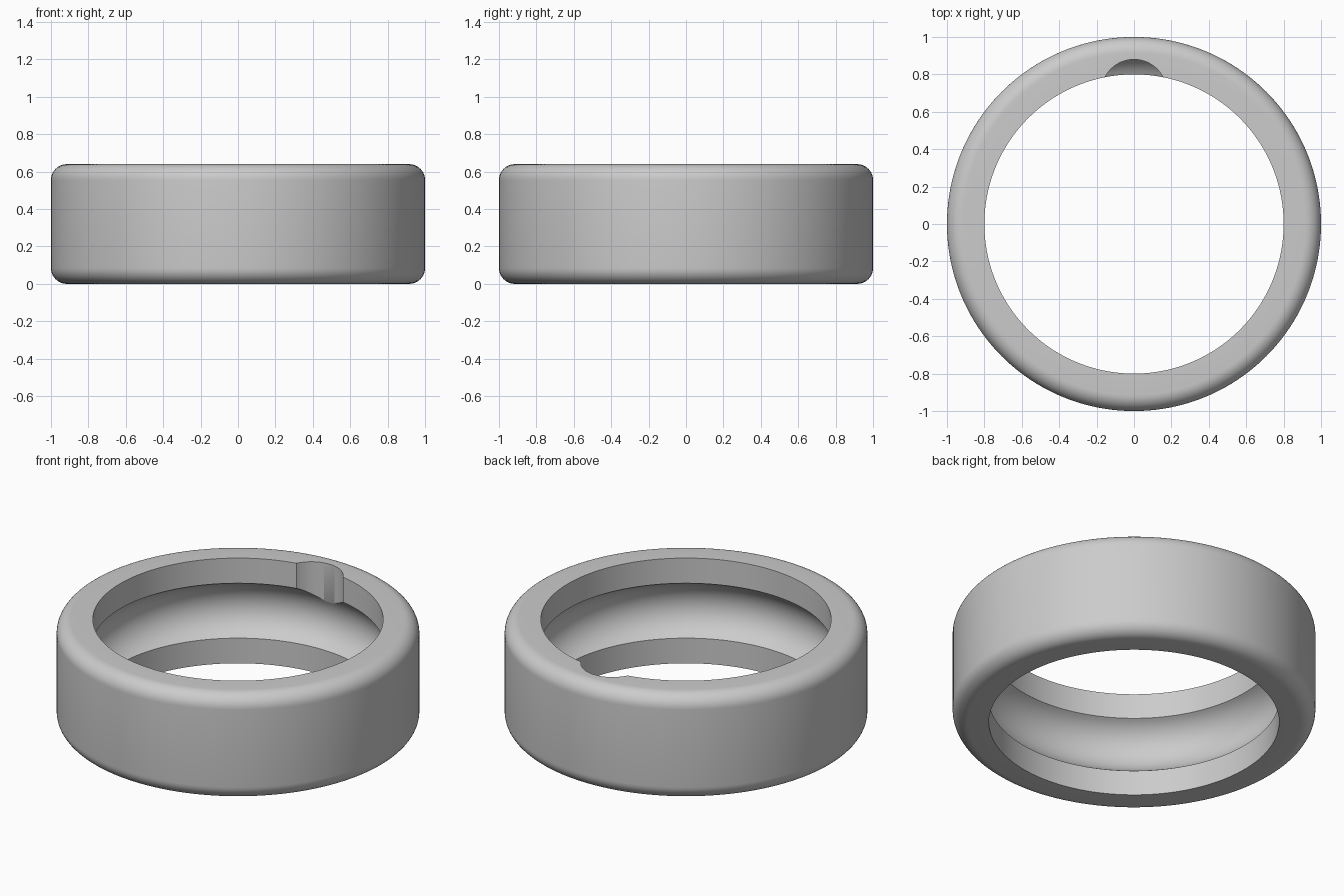
import bpy
import bmesh
from math import sin, cos, radians, asin, degrees

if "Cube" in bpy.data.objects:
    bpy.data.objects.remove(bpy.data.objects["Cube"], do_unlink=True)

OUTER, INNER, HEIGHT = 1.0, 0.80, 0.64
FILLET = 0.085
GROOVE_R, GROOVE_HALF = 0.187, 0.167
SEGMENTS = 160

# Single steel colour
steel = bpy.data.materials.new("steel_grey")
steel.use_nodes = True
colour = (0.6, 0.6, 0.6, 1.0)
steel.diffuse_color = colour
steel.node_tree.nodes["Principled BSDF"].inputs["Base Color"].default_value = colour


def arc(cx, cz, radius, start, end, steps):
    """Points (radius, height) along an arc, angles in degrees."""
    angles = [radians(start + (end - start) * i / steps) for i in range(steps + 1)]
    return [(cx + radius * cos(a), cz + radius * sin(a)) for a in angles]


def make_object(name, bm):
    bmesh.ops.recalc_face_normals(bm, faces=bm.faces)
    mesh = bpy.data.meshes.new(name)
    bm.to_mesh(mesh)
    bm.free()
    mesh.materials.append(steel)
    obj = bpy.data.objects.new(name, mesh)
    bpy.context.collection.objects.link(obj)
    return obj


def revolve(name, profile):
    """Spin a closed profile around the z axis."""
    bm = bmesh.new()
    rings = []
    for s in range(SEGMENTS):
        a = radians(360 * s / SEGMENTS)
        rings.append([bm.verts.new((r * cos(a), r * sin(a), z)) for r, z in profile])
    n = len(profile)
    for s in range(SEGMENTS):
        this, nxt = rings[s], rings[(s + 1) % SEGMENTS]
        for i in range(n):
            j = (i + 1) % n
            bm.faces.new((this[i], nxt[i], nxt[j], this[j]))
    return make_object(name, bm)


# Ring section: rounded outer corners, round ball groove inside
mid = HEIGHT / 2
half_angle = degrees(asin(GROOVE_HALF / GROOVE_R))
groove_centre = INNER - GROOVE_R * cos(radians(half_angle))
profile = [(INNER, 0)]
profile += arc(OUTER - FILLET, FILLET, FILLET, -90, 0, 10)
profile += arc(OUTER - FILLET, HEIGHT - FILLET, FILLET, 0, 90, 10)
profile += [(INNER, HEIGHT)]
profile += arc(groove_centre, mid, GROOVE_R, half_angle, -half_angle, 20)
ring = revolve("outer_race", profile)

# Filling notch: round pocket from the top down into the groove
NOTCH_R, NOTCH_Y, NOTCH_FLOOR, NOTCH_TOP = 0.175, 0.705, 0.35, 0.8
bm = bmesh.new()
bmesh.ops.create_cone(bm, cap_ends=True, segments=64, radius1=NOTCH_R,
                      radius2=NOTCH_R, depth=NOTCH_TOP - NOTCH_FLOOR)
bmesh.ops.translate(bm, verts=bm.verts, vec=(0, NOTCH_Y, (NOTCH_TOP + NOTCH_FLOOR) / 2))
cutter = make_object("notch_cutter", bm)
cutter.hide_render = True

cut = ring.modifiers.new("filling_notch", "BOOLEAN")
cut.operation = "DIFFERENCE"
cut.solver = "EXACT"
cut.object = cutter

bpy.ops.object.select_all(action="DESELECT")
ring.select_set(True)
bpy.context.view_layer.objects.active = ring
bpy.ops.object.modifier_apply(modifier=cut.name)
bpy.data.objects.remove(cutter, do_unlink=True)
bpy.ops.object.shade_smooth_by_angle(angle=radians(30))
